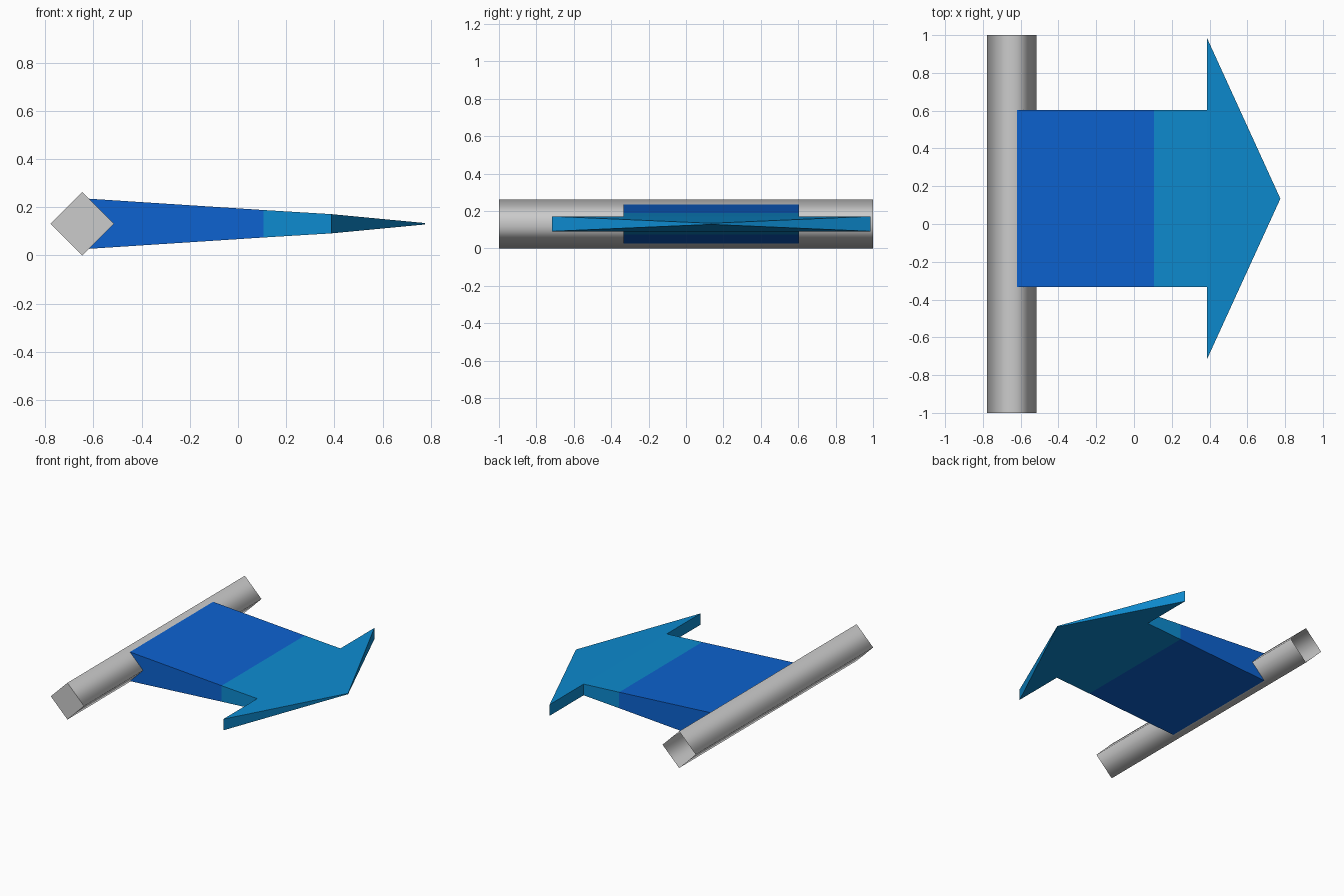
import bpy, bmesh, math

if "Cube" in bpy.data.objects:
    bpy.data.objects.remove(bpy.data.objects["Cube"])

ZC = 0.131   # mid height shared by both parts


def material(name, rgb):
    m = bpy.data.materials.new(name)
    m.diffuse_color = (*rgb, 1)
    m.use_nodes = True
    m.node_tree.nodes["Principled BSDF"].inputs["Base Color"].default_value = m.diffuse_color
    return m


def finish(bm, name, mats):
    me = bpy.data.meshes.new(name)
    bm.to_mesh(me)
    bm.free()
    for m in mats:
        me.materials.append(m)
    ob = bpy.data.objects.new(name, me)
    bpy.context.collection.objects.link(ob)
    return ob


grey = material("light grey", (0.6, 0.6, 0.6))
blue = material("deep blue", (0.004, 0.123, 0.63))
sky = material("sky blue", (0.004, 0.258, 0.63))

# Bar: square tube on its corner, smooth sides, closed at the front, open at the back
bm = bmesh.new()
rings = []
for y in (-1, 1):
    rings.append([bm.verts.new((-0.646 + 0.131 * math.cos(i * math.pi / 2), y,
                                ZC + 0.131 * math.sin(i * math.pi / 2))) for i in range(4)])
a, b = rings
for i in range(4):
    j = (i + 1) % 4
    bm.faces.new((a[j], a[i], b[i], b[j])).smooth = True
bm.faces.new(a)          # flat front cap, faces -y
finish(bm, "hinge_bar", [grey])

# Arrow plate: plan outline points (x, y, half thickness), mirrored top and bottom
lo, hi = -0.334, 0.603
points = [(-0.62, lo, 0.104), (-0.62, hi, 0.104),
          (0.105, lo, 0.057), (0.105, hi, 0.057),
          (0.386, lo, 0.040), (0.386, hi, 0.040),
          (0.386, -0.717, 0.040), (0.386, 0.986, 0.040),
          (0.775, 0.134, 0.003)]
panels = [(0, 2, 3, 1), (2, 4, 5, 3), (6, 8, 7, 5, 4)]   # body, neck, head

bm = bmesh.new()
top = [bm.verts.new((x, y, ZC + h)) for x, y, h in points]
bot = [bm.verts.new((x, y, ZC - h)) for x, y, h in points]
for p in panels:
    bm.faces.new([top[i] for i in p])
    bm.faces.new([bot[i] for i in reversed(p)])
# Side walls along the open outline
edges = [(p[k], p[(k + 1) % len(p)]) for p in panels for k in range(len(p))]
for i, j in edges:
    if (j, i) not in edges:
        bm.faces.new((top[j], top[i], bot[i], bot[j]))
# Body is deep blue, neck and head are sky blue
for f in bm.faces:
    f.material_index = 0 if f.calc_center_median().x < 0.105 else 1
finish(bm, "arrow_plate", [blue, sky])
